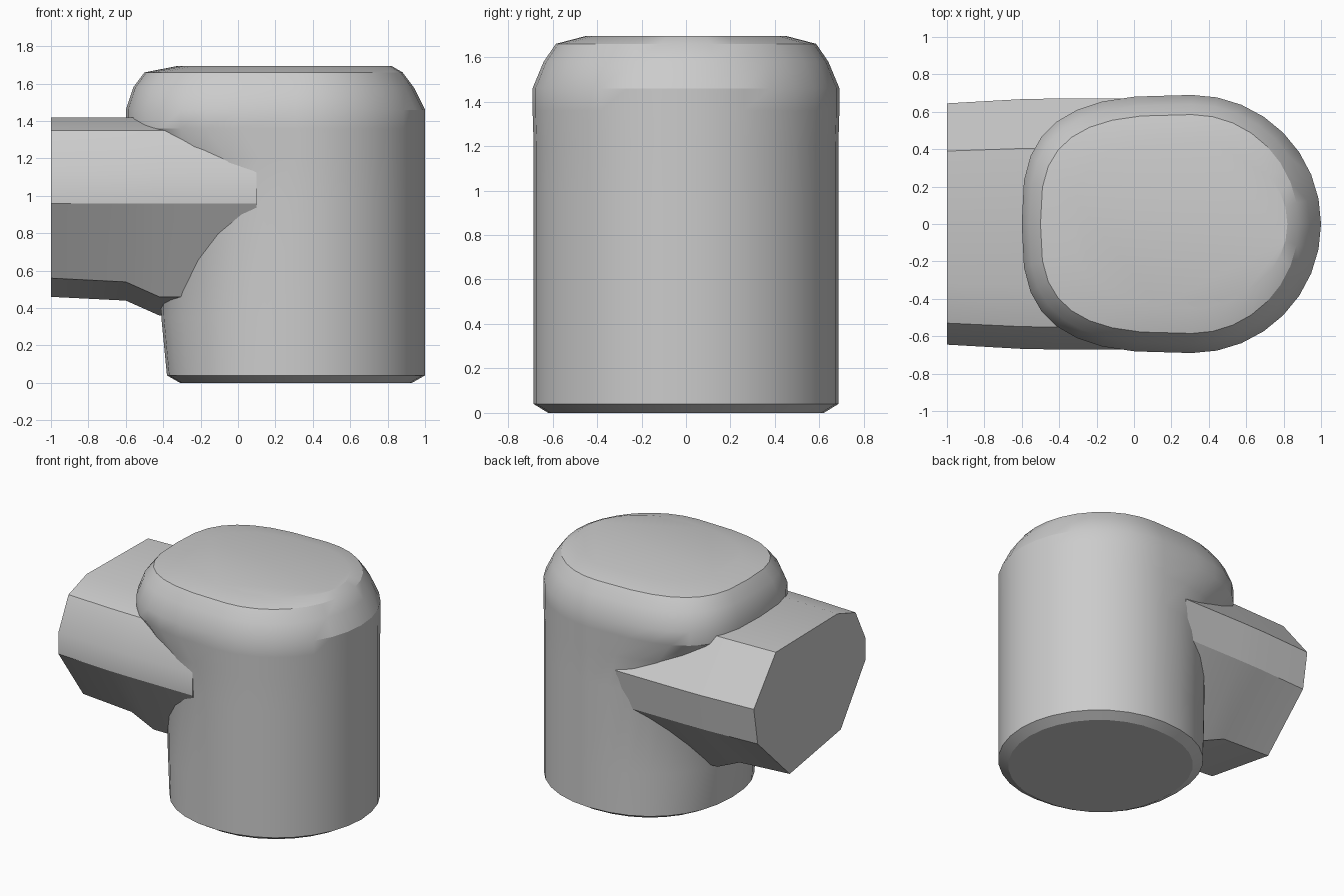
import bpy, bmesh
from math import sin, cos, pi, radians

cube = bpy.data.objects.get("Cube")
if cube:
    bpy.data.objects.remove(cube, do_unlink=True)

grey = bpy.data.materials.new("plain grey")
grey.use_nodes = True
colour = (0.6, 0.6, 0.6, 1)
grey.diffuse_color = colour
grey.node_tree.nodes["Principled BSDF"].inputs["Base Color"].default_value = colour


def loft(name, rings, angle):
    """Skin a list of equal-length point rings and close both ends."""
    bm = bmesh.new()
    loops = [[bm.verts.new(p) for p in ring] for ring in rings]
    n = len(loops[0])
    for a, b in zip(loops, loops[1:]):
        for i in range(n):
            j = (i + 1) % n
            bm.faces.new((a[i], a[j], b[j], b[i]))
    bm.faces.new(loops[0][::-1])
    bm.faces.new(loops[-1])
    bmesh.ops.recalc_face_normals(bm, faces=bm.faces[:])
    mesh = bpy.data.meshes.new(name)
    bm.to_mesh(mesh)
    bm.free()
    mesh.materials.append(grey)
    obj = bpy.data.objects.new(name, mesh)
    bpy.context.collection.objects.link(obj)
    bpy.ops.object.select_all(action="DESELECT")
    obj.select_set(True)
    bpy.context.view_layer.objects.active = obj
    bpy.ops.object.shade_smooth_by_angle(angle=radians(angle))
    return obj


def outline(z, left, right, half_y, power, sides=32, centre=0.31):
    """Round on the right, squarer on the left as power grows."""
    points = []
    for i in range(sides):
        c, s = cos(2 * pi * i / sides), sin(2 * pi * i / sides)
        if c >= 0:
            x, y = centre + (right - centre) * c, half_y * s
        else:
            e = 2 / power
            x = centre - (centre - left) * abs(c) ** e
            y = half_y * abs(s) ** e * (1 if s > 0 else -1)
        points.append((x, y, z))
    return points


# Upright body: round below, with a squarer overhanging head
body_levels = [
    (0.0, -0.31, 0.93, 0.62, 2.2),
    (0.04, -0.38, 1.0, 0.685, 2.2),
    (0.35, -0.41, 1.0, 0.685, 2.1),
    (0.96, -0.42, 1.0, 0.685, 2.1),
    (1.2, -0.5, 1.0, 0.685, 2.4),
    (1.36, -0.6, 1.0, 0.69, 3.0),
    (1.46, -0.6, 1.0, 0.69, 3.0),
    (1.58, -0.56, 0.94, 0.64, 3.0),
    (1.66, -0.5, 0.88, 0.585, 3.0),
    (1.695, -0.32, 0.82, 0.45, 2.6),
]
loft("upright_body", [outline(*level) for level in body_levels], 25)

# Side branch: faceted tube, as (y, z) corners
branch = [(0.645, 1.09), (0.39, 1.41), (-0.32, 1.42), (-0.53, 1.35),
          (-0.645, 1.12), (-0.645, 0.96), (-0.36, 0.56), (0.23, 0.46), (0.6, 0.82)]


def section(x, widen, drop):
    return [(x, y * widen, z - (drop if z < 0.6 else 0)) for y, z in branch]


loft("side_branch", [section(-1.0, 1.0, 0.0), section(-0.6, 1.035, 0.02),
                     section(-0.42, 1.04, 0.1), section(0.1, 1.04, 0.1)], 28)
